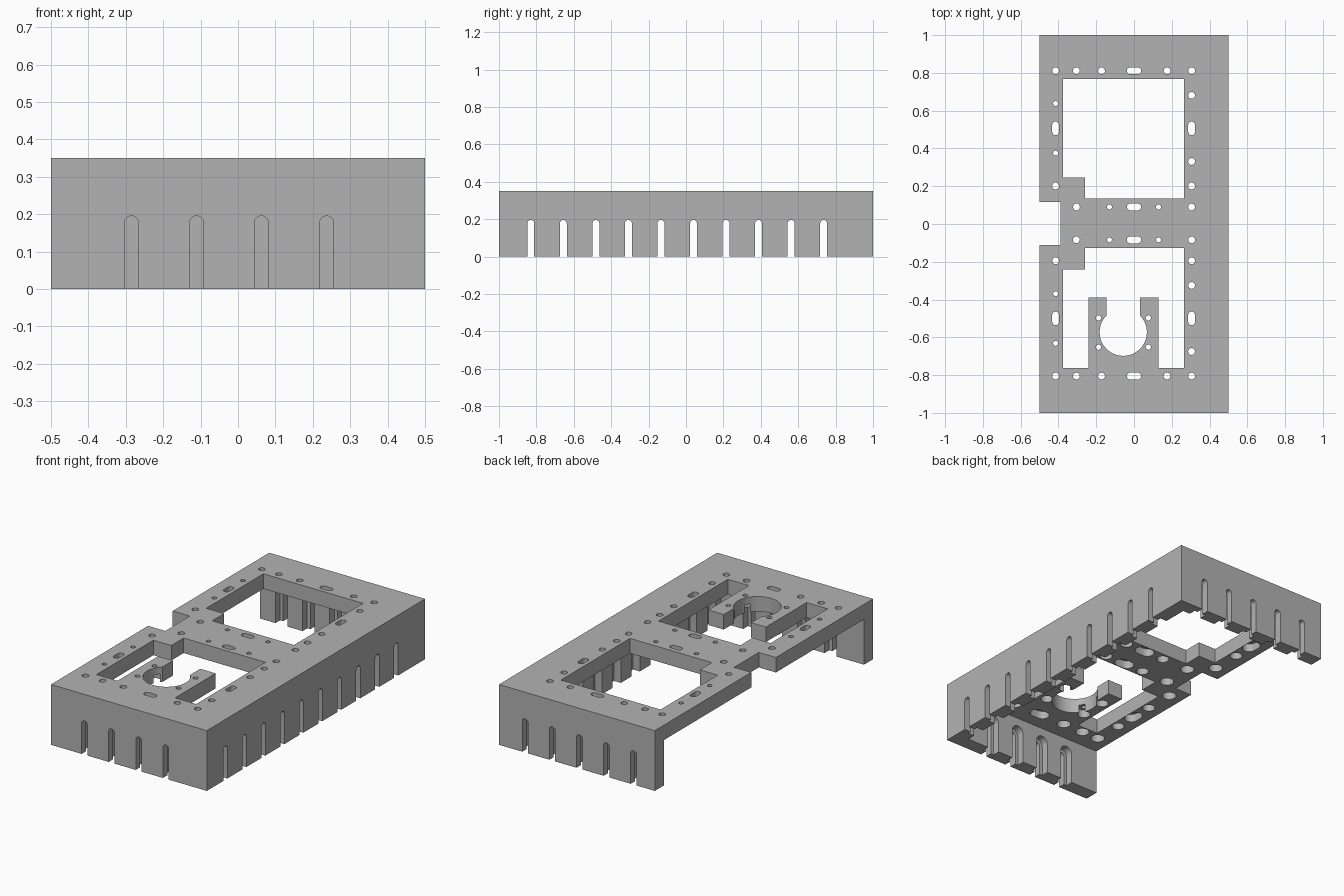
import bpy, bmesh
from math import sin, cos, pi, asin, radians
from mathutils import Vector

cube = bpy.data.objects.get("Cube")
if cube:
    bpy.data.objects.remove(cube, do_unlink=True)

HEIGHT, WALL, PLATE = 0.35, 0.083, 0.087
UNDER = HEIGHT - PLATE
R_HOLE, R_SMALL, R_BORE = 0.018, 0.013, 0.038

grey = bpy.data.materials.new("grey plastic")
grey.use_nodes = True
grey.diffuse_color = (0.45, 0.45, 0.45, 1)
grey.node_tree.nodes["Principled BSDF"].inputs["Base Color"].default_value = (0.45, 0.45, 0.45, 1)


# Mapping of a flat profile (u, v) and depth w into space
def flat(u, v, w):
    return Vector((u, v, w))


def facing_y(u, v, w):
    return Vector((u, w, v))


def facing_x(u, v, w):
    return Vector((w, u, v))


def rect(x0, x1, y0, y1):
    return [(x0, y0), (x1, y0), (x1, y1), (x0, y1)]


def arc(cx, cy, r, a0, a1, n):
    return [(cx + r * cos(a0 + (a1 - a0) * i / n), cy + r * sin(a0 + (a1 - a0) * i / n))
            for i in range(n + 1)]


def rounded(cx, cy, r, dx=0, dy=0):
    """Circle, or a rounded slot when stretched along x or y."""
    if dx:
        return arc(cx + dx, cy, r, -pi / 2, pi / 2, 12) + arc(cx - dx, cy, r, pi / 2, 3 * pi / 2, 12)
    if dy:
        return arc(cx, cy + dy, r, 0, pi, 12) + arc(cx, cy - dy, r, pi, 2 * pi, 12)
    return arc(cx, cy, r, 0, 2 * pi, 24)[:-1]


def arch(u, r):
    return [(u - r, -0.05), (u + r, -0.05)] + arc(u, 0.177, r, 0, pi, 14)


def solid(name, prisms):
    """One mesh made of extruded profiles: (points, w0, w1, mapping)."""
    bm = bmesh.new()
    for pts, w0, w1, place in prisms:
        low = [bm.verts.new(place(u, v, w0)) for u, v in pts]
        high = [bm.verts.new(place(u, v, w1)) for u, v in pts]
        bm.faces.new(low[::-1])
        bm.faces.new(high)
        for i in range(len(pts)):
            j = (i + 1) % len(pts)
            bm.faces.new((low[i], low[j], high[j], high[i]))
    bmesh.ops.recalc_face_normals(bm, faces=bm.faces)
    mesh = bpy.data.meshes.new(name)
    bm.to_mesh(mesh)
    bm.free()
    obj = bpy.data.objects.new(name, mesh)
    bpy.context.collection.objects.link(obj)
    return obj


def cut(target, prisms):
    cutter = solid("cutter", prisms)
    cutter.hide_render = True
    bpy.context.view_layer.objects.active = target
    mod = target.modifiers.new("cut", 'BOOLEAN')
    mod.operation, mod.solver, mod.object = 'DIFFERENCE', 'EXACT', cutter
    bpy.ops.object.modifier_apply(modifier=mod.name)
    bpy.data.objects.remove(cutter, do_unlink=True)


# Outer block, hollowed below and open on one long side
frame = solid("mounting_frame", [(rect(-0.5, 0.5, -1, 1), 0, HEIGHT, flat)])
frame.data.materials.append(grey)
cut(frame, [(rect(-0.6, 0.5 - WALL, -1 + WALL, 1 - WALL), -0.1, UNDER, flat)])

# Windows in the plate, and the notch in its open edge
back_window = [(-0.26, 0.135), (0.265, 0.135), (0.265, 0.768), (-0.375, 0.768),
               (-0.375, 0.245), (-0.26, 0.245)]
front_window = [(-0.26, -0.127), (-0.26, -0.24), (-0.375, -0.24), (-0.375, -0.762),
                (-0.24, -0.762), (-0.24, -0.39), (0.13, -0.39), (0.13, -0.762),
                (0.265, -0.762), (0.265, -0.127)]
notch = rect(-0.6, -0.39, -0.11, 0.116)
cut(frame, [(p, 0.2, 0.4, flat) for p in (back_window, front_window, notch)])

# Keyhole opening in the tongue
KX, KY, KR, KW = -0.057, -0.573, 0.125, 0.088
a = asin(KW / KR)
keyhole = arc(KX, KY, KR, pi / 2 + a, 5 * pi / 2 - a, 48)
keyhole += [(KX + KW, KY + 0.21), (KX - KW, KY + 0.21)]
cut(frame, [(keyhole, 0.2, 0.4, flat)])

# Screw holes in the plate, mirrored front to back
holes = []
for s in (1, -1):
    def add(x, y, r=R_HOLE, dx=0, dy=0):
        holes.append((x, s * y + 0.003, r, dx, dy))
    for x in (-0.415, -0.305, -0.172, 0.175, 0.305):
        add(x, 0.808)
    for y in (0.678, 0.328, 0.198, 0.087):
        add(0.305, y)
    add(-0.415, 0.198)
    add(-0.305, 0.087)
    for y in (0.635, 0.372):
        add(-0.415, y, R_SMALL)
    for x in (-0.13, 0.13):
        add(x, 0.087, R_SMALL)
    for y in (0.808, 0.087):
        add(0, y, R_HOLE, 0.02, 0)
    for x in (-0.415, 0.305):
        add(x, 0.503, R_HOLE, 0, 0.018)
for x in (-0.188, 0.076):
    for y in (-0.497, -0.652):
        holes.append((x, y, 0.014, 0, 0))
cut(frame, [(rounded(x, y, r, dx, dy), 0.2, 0.4, flat) for x, y, r, dx, dy in holes])
# Wider counterbores from below
cut(frame, [(rounded(x, y, R_BORE if r == R_HOLE else 0.034, dx, dy), 0.22, HEIGHT - 0.04, flat)
            for x, y, r, dx, dy in holes])

# Arched slots in the three walls, each with a wider pocket inside
STEP = 0.174
slots = [(-0.285 + STEP * i, facing_y, -1) for i in range(4)]
slots += [(-0.364 + STEP * i, facing_y, 1) for i in range(5)]
slots += [(-0.83 + STEP * i, facing_x, 0.5) for i in range(10)]
narrow, pockets = [], []
for u, place, face in slots:
    inward = -1 if face > 0 else 1
    narrow.append((arch(u, 0.0185), face - inward * 0.05, face + inward * 0.11, place))
    pockets.append((arch(u, R_BORE), face + inward * 0.04, face + inward * 0.11, place))
cut(frame, narrow)
cut(frame, pockets)

# Smooth bores with crisp edges
bpy.ops.object.select_all(action='DESELECT')
frame.select_set(True)
bpy.context.view_layer.objects.active = frame
bpy.ops.object.shade_smooth_by_angle(angle=radians(30))
